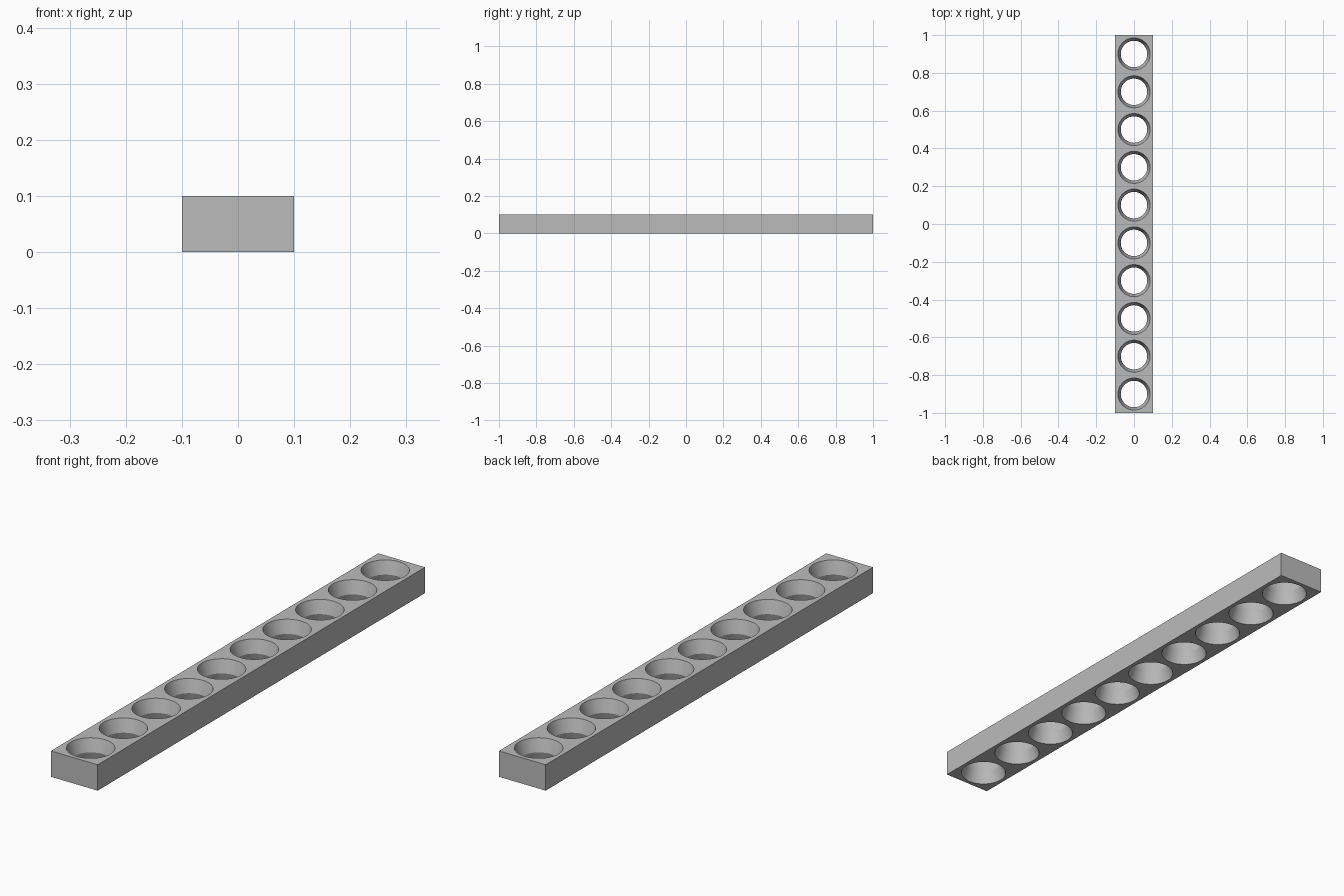
import bpy
import bmesh
import math
from mathutils import Matrix

WIDTH, LENGTH, HEIGHT = 0.2, 2.0, 0.1
HOLES = 10
PITCH = LENGTH / HOLES
RIM, WAIST = 0.085, 0.07
OVER = 0.02  # how far the cutters reach past the faces

cube = bpy.data.objects.get("Cube")
if cube:
    bpy.data.objects.remove(cube, do_unlink=True)

grey = bpy.data.materials.new("plain grey")
grey.use_nodes = True
colour = (0.5, 0.5, 0.5, 1)
grey.diffuse_color = colour
grey.node_tree.nodes["Principled BSDF"].inputs["Base Color"].default_value = colour


def add_object(name, bm):
    mesh = bpy.data.meshes.new(name)
    bmesh.ops.recalc_face_normals(bm, faces=bm.faces)
    bm.to_mesh(mesh)
    bm.free()
    mesh.materials.append(grey)
    obj = bpy.data.objects.new(name, mesh)
    bpy.context.collection.objects.link(obj)
    return obj


# Rectangular bar
bm = bmesh.new()
bmesh.ops.create_cube(bm, size=1, matrix=Matrix.Translation((0, 0, HEIGHT / 2))
                      @ Matrix.Diagonal((WIDTH, LENGTH, HEIGHT, 1)))
bar = add_object("perforated_bar", bm)

# Hourglass cutters: two cones meeting at a narrow waist
half = HEIGHT / 2
wide = RIM + (RIM - WAIST) * OVER / half
profile = [(0, -OVER), (wide, -OVER), (WAIST, half), (wide, HEIGHT + OVER), (0, HEIGHT + OVER)]
bm = bmesh.new()
for i in range(HOLES):
    y = (i + 0.5) * PITCH - LENGTH / 2
    verts = [bm.verts.new((r, y, z)) for r, z in profile]
    edges = [bm.edges.new(pair) for pair in zip(verts, verts[1:])]
    bmesh.ops.spin(bm, geom=verts + edges, cent=(0, y, 0), axis=(0, 0, 1),
                   angle=math.tau, steps=64)
bmesh.ops.remove_doubles(bm, verts=bm.verts, dist=0.0001)
cutter = add_object("hole_cutter", bm)
cutter.hide_render = True

# Cut the row of holes
bpy.ops.object.select_all(action="DESELECT")
bar.select_set(True)
bpy.context.view_layer.objects.active = bar
cut = bar.modifiers.new("holes", "BOOLEAN")
cut.operation = "DIFFERENCE"
cut.solver = "EXACT"
cut.object = cutter
bpy.ops.object.modifier_apply(modifier=cut.name)
bpy.data.objects.remove(cutter, do_unlink=True)

# Smooth hole walls with a sharp waist and rims
bpy.ops.object.shade_smooth_by_angle(angle=math.radians(20))
